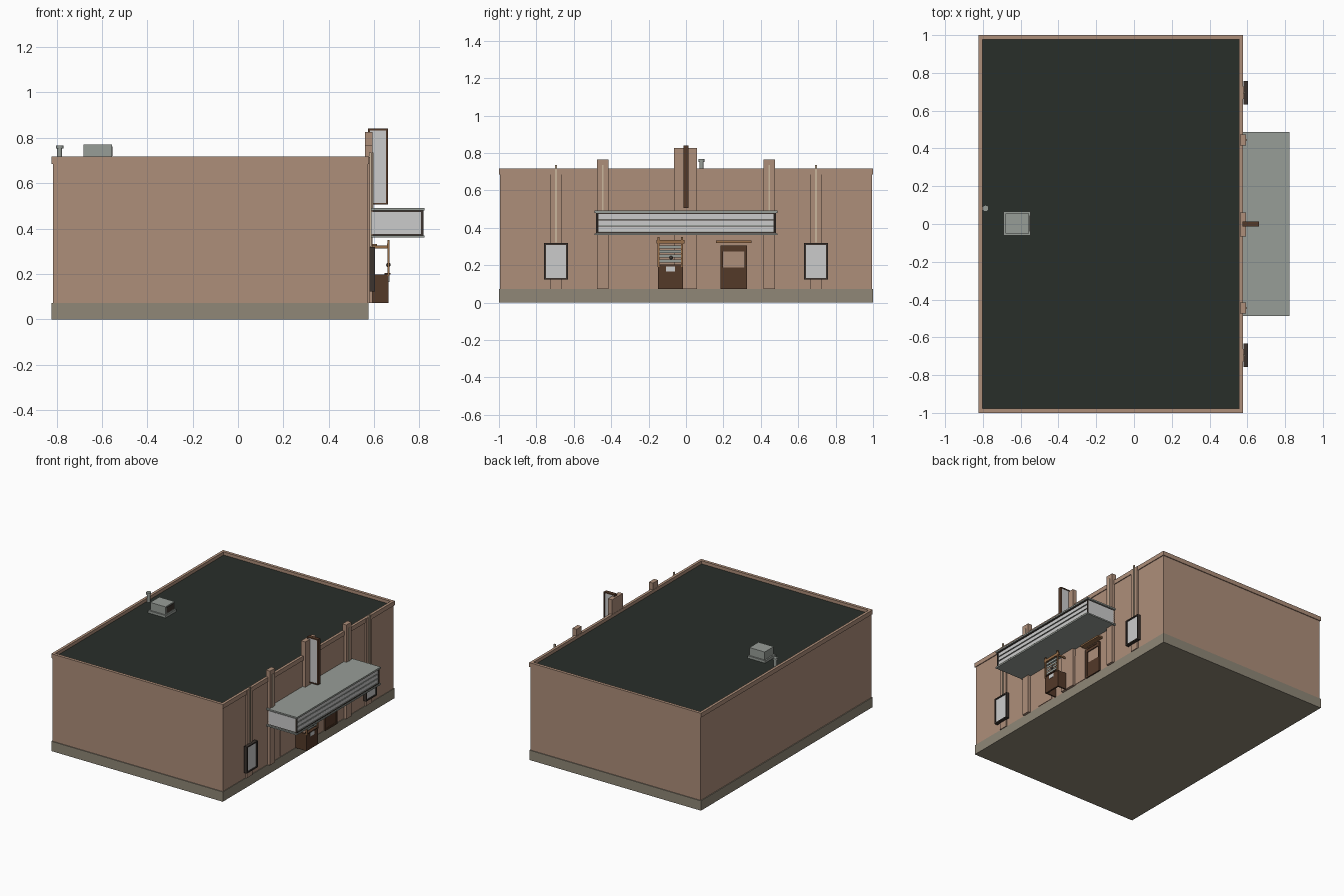
import bpy, math


def mat(name, r, g, b):
    m = bpy.data.materials.new(name)
    m.diffuse_color = [(c / 255) ** 2.2 for c in (r, g, b)] + [1]
    return m


TAN = mat("tan_stucco", 172, 141, 121)
BASE = mat("stone_base", 142, 134, 118)
ROOF = mat("roof_felt", 45, 50, 46)
BROWN = mat("dark_wood", 84, 60, 45)
DARK = mat("dark_trim", 62, 55, 50)
METAL = mat("grey_metal", 150, 156, 150)
PANEL = mat("light_panel", 188, 188, 190)
CREAM = mat("cream_strip", 200, 180, 155)
WOOD = mat("light_wood", 150, 110, 75)


def box(name, x0, x1, y0, y1, z0, z1, m):
    v = [(x, y, z) for x in (x0, x1) for y in (y0, y1) for z in (z0, z1)]
    f = [(0, 1, 3, 2), (4, 6, 7, 5), (0, 4, 5, 1),
         (2, 3, 7, 6), (0, 2, 6, 4), (1, 5, 7, 3)]
    me = bpy.data.meshes.new(name)
    me.from_pydata(v, [], f)
    me.materials.append(m)
    ob = bpy.data.objects.new(name, me)
    bpy.context.collection.objects.link(ob)
    return ob


def cyl(name, x, y, z0, z1, r, m, n=16):
    bpy.ops.mesh.primitive_cylinder_add(vertices=n, radius=r, depth=z1 - z0,
                                        location=(x, y, (z0 + z1) / 2))
    ob = bpy.context.object
    ob.name = name
    ob.data.materials.append(m)
    bpy.ops.object.shade_smooth_by_angle()


def frame(name, x0, x1, y0, y1, z0, z1, t, m):
    # rectangular border facing +x
    box(name + "_left", x0, x1, y0, y0 + t, z0, z1, m)
    box(name + "_right", x0, x1, y1 - t, y1, z0, z1, m)
    box(name + "_bottom", x0, x1, y0 + t, y1 - t, z0, z0 + t, m)
    box(name + "_top", x0, x1, y0 + t, y1 - t, z1 - t, z1, m)


# main block: base, walls, roof, parapet
X0, X1 = -0.816, 0.572
box("base", -0.822, 0.576, -1, 1, 0, 0.072, BASE)
box("walls", X0, X1, -0.994, 0.994, 0.072, 0.69, TAN)
box("roof", X0 + .015, X1 - .015, -0.98, 0.98, 0.69, 0.694, ROOF)
for s in (-1, 1):
    ya, yb = sorted((s * 0.978, s * 1.0))
    box("parapet_end", -0.822, 0.578, ya, yb, 0.685, 0.717, TAN)
box("parapet_rear", -0.822, -0.802, -0.978, 0.978, 0.685, 0.717, TAN)
box("parapet_street", 0.558, 0.578, -0.978, 0.978, 0.685, 0.717, TAN)

# rooftop unit and vent pipe
box("roof_unit_curb", -0.69, -0.548, -0.06, 0.065, 0.69, 0.712, METAL)
box("roof_unit", -0.68, -0.556, -0.05, 0.055, 0.712, 0.77, METAL)
box("roof_unit_grille", -0.556, -0.553, -0.04, 0.045, 0.72, 0.762, DARK)
cyl("vent_pipe", -0.786, 0.083, 0.69, 0.755, 0.011, METAL)
cyl("vent_cap", -0.786, 0.083, 0.752, 0.767, 0.017, METAL)

# facade pilasters and display cases, both sides
box("centre_tower", 0.56, 0.594, -0.065, 0.06, 0.072, 0.825, TAN)
for s in (-1, 1):
    c = s * 0.445
    box("inner_pilaster", 0.56, 0.593, c - .03, c + .03, 0.072, 0.766, TAN)
    box("inner_strip", 0.593, 0.597, c - .005, c + .005, 0.49, 0.735, CREAM)
    c = s * 0.695
    box("outer_pilaster", 0.565, 0.582, c - .032, c + .032, 0.072, 0.715, TAN)
    box("outer_strip", 0.578, 0.588, c - .005, c + .005, 0.32, 0.735, CREAM)
    box("case_back", 0.582, 0.597, c - .056, c + .056, 0.13, 0.31, PANEL)
    frame("case_frame", 0.58, 0.604, c - .063, c + .063, 0.122, 0.318, .009, DARK)

# vertical blade sign
box("blade_sign_panel", 0.58, 0.655, -0.011, 0.011, 0.512, 0.832, PANEL)
box("blade_edge_outer", 0.653, 0.661, -0.014, 0.014, 0.505, 0.84, BROWN)
box("blade_edge_inner", 0.574, 0.581, -0.014, 0.014, 0.505, 0.84, BROWN)
for z in (0.505, 0.832):
    box("blade_edge_cap", 0.581, 0.653, -0.014, 0.014, z, z + .008, BROWN)

# marquee
box("marquee_top", 0.572, 0.822, -0.488, 0.488, 0.48, 0.491, METAL)
box("marquee_bottom", 0.572, 0.822, -0.488, 0.488, 0.36, 0.37, METAL)
box("marquee_core", 0.572, 0.808, -0.475, 0.475, 0.37, 0.48, DARK)
for s in (-1, 1):
    ya, yb = sorted((s * 0.475, s * 0.48))
    box("marquee_side_panel", 0.585, 0.806, ya, yb, 0.376, 0.474, PANEL)
for i in range(3):
    z = 0.377 + i * 0.0335
    box("marquee_board", 0.808, 0.812, -0.468, 0.468, z, z + 0.029, PANEL)
    box("marquee_rail", 0.812, 0.816, -0.468, 0.468, z, z + 0.004, METAL)
frame("marquee_border", 0.806, 0.817, -0.48, 0.48, 0.37, 0.48, .006, DARK)

# plain entrance panels
for y0, y1 in ((-0.33, -0.19), (0.06, 0.165)):
    box("entrance_panel", 0.57, 0.576, y0, y1, 0.08, 0.302, TAN)

# wooden door with canopy
frame("door_frame", 0.57, 0.585, 0.185, 0.325, 0.072, 0.305, .012, BROWN)
box("door_lower", 0.57, 0.58, 0.197, 0.313, 0.08, 0.188, BROWN)
box("door_window", 0.57, 0.576, 0.197, 0.313, 0.188, 0.272, TAN)
box("door_head", 0.57, 0.583, 0.197, 0.313, 0.272, 0.293, BROWN)
box("door_canopy", 0.57, 0.612, 0.16, 0.35, 0.319, 0.331, WOOD)

# ticket booth: low walls, corner posts, louvres, roof beam
YA, YB = -0.15, -0.015
box("booth_front", 0.652, 0.664, YA, YB, 0.072, 0.197, BROWN)
for y in (YA, YB - .01):
    box("booth_side", 0.575, 0.652, y, y + .01, 0.072, 0.197, BROWN)
    box("booth_post", 0.658, 0.668, y - .002, y + .008, 0.19, 0.35, WOOD)
    box("booth_side_beam", 0.575, 0.658, y, y + .008, 0.313, 0.325, WOOD)
box("booth_front_beam", 0.656, 0.667, YA - .008, YB + .008, 0.315, 0.335, WOOD)
box("booth_counter", 0.645, 0.672, YA + .01, YB - .01, 0.197, 0.204, BROWN)
for i in range(4):
    z = 0.215 + i * 0.025
    box("booth_louvre", 0.658, 0.661, YA + .008, YB - .012, z, z + .016, METAL)
box("booth_price_card", 0.664, 0.667, -0.108, -0.06, 0.165, 0.192, PANEL)
bpy.ops.mesh.primitive_uv_sphere_add(segments=12, ring_count=6, radius=0.01,
                                     location=(0.663, -0.08, 0.24))
bpy.context.object.name = "booth_speaker"
bpy.context.object.data.materials.append(DARK)
bpy.ops.object.shade_smooth_by_angle()
